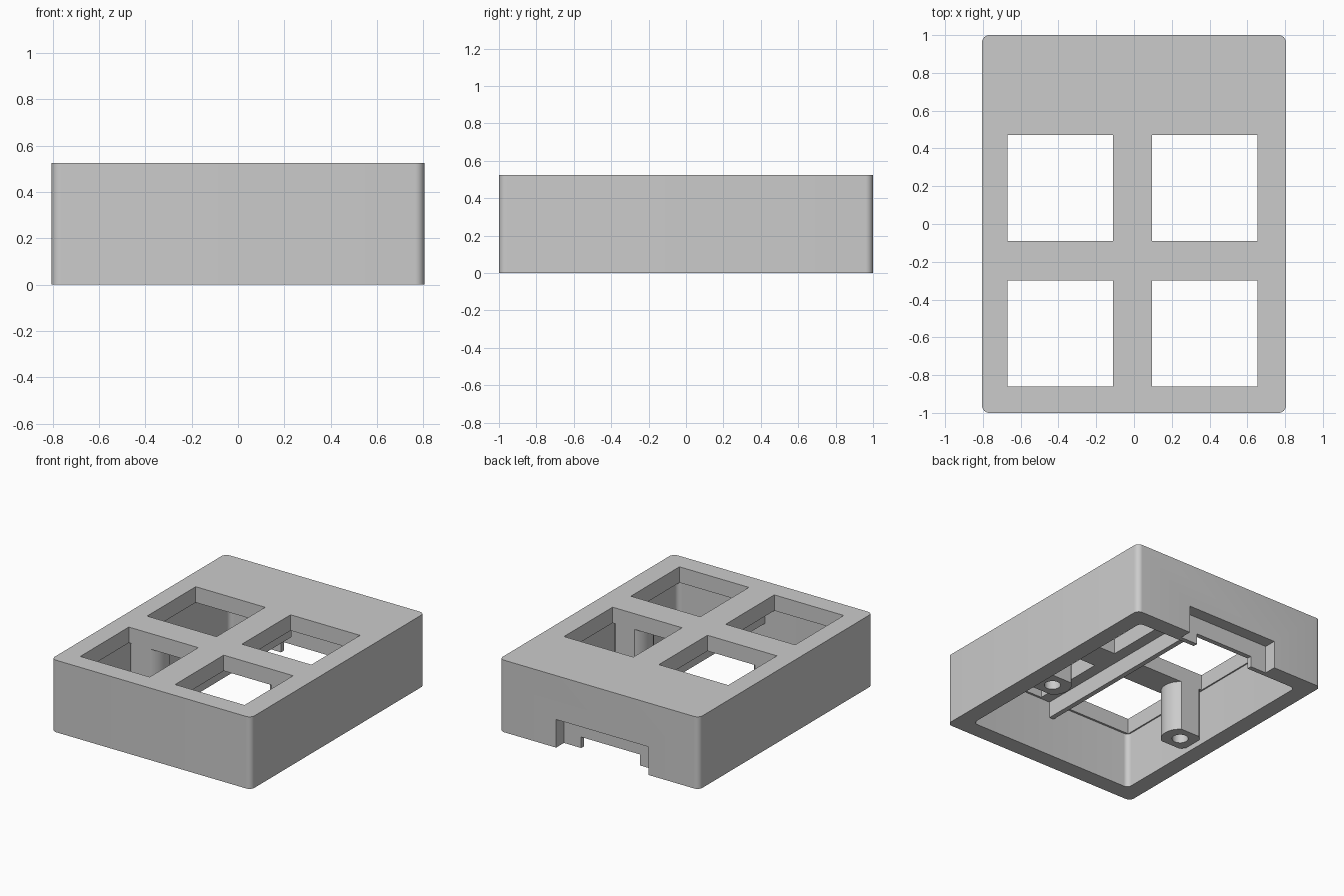
import bpy, bmesh, math
from mathutils import Matrix, Vector

old = bpy.data.objects.get("Cube")
if old:
    bpy.data.objects.remove(old, do_unlink=True)

grey = bpy.data.materials.new("plain grey")
grey.use_nodes = True
colour = (0.6, 0.6, 0.6, 1)
grey.diffuse_color = colour
grey.node_tree.nodes["Principled BSDF"].inputs["Base Color"].default_value = colour


def finish(name, bm):
    mesh = bpy.data.meshes.new(name)
    bm.to_mesh(mesh)
    bm.free()
    mesh.materials.append(grey)
    obj = bpy.data.objects.new(name, mesh)
    bpy.context.collection.objects.link(obj)
    return obj


def box(name, low, high, radius=0):
    """Box between two corners, with optional rounded upright edges."""
    low, high = Vector(low), Vector(high)
    bm = bmesh.new()
    bmesh.ops.create_cube(bm, size=1)
    bmesh.ops.scale(bm, vec=high - low, verts=bm.verts)
    bmesh.ops.translate(bm, vec=(low + high) / 2, verts=bm.verts)
    if radius:
        upright = [e for e in bm.edges
                   if abs(e.verts[0].co.z - e.verts[1].co.z) > 0.01]
        bmesh.ops.bevel(bm, geom=upright, offset=radius, segments=8,
                        profile=0.5, affect='EDGES')
    return finish(name, bm)


def cylinder(name, x, y, bottom, top, radius):
    bm = bmesh.new()
    bmesh.ops.create_cone(bm, cap_ends=True, segments=48, radius1=radius,
                          radius2=radius, depth=top - bottom,
                          matrix=Matrix.Translation((x, y, (bottom + top) / 2)))
    return finish(name, bm)


def cut(obj, cutters):
    """Subtract every cutter from the object and smooth its curves."""
    bpy.ops.object.select_all(action='DESELECT')
    bpy.context.view_layer.objects.active = obj
    obj.select_set(True)
    for cutter in cutters:
        cutter.hide_render = True
        mod = obj.modifiers.new("cut", 'BOOLEAN')
        mod.operation, mod.solver, mod.object = 'DIFFERENCE', 'EXACT', cutter
        bpy.ops.object.modifier_apply(modifier=mod.name)
    bpy.ops.object.shade_smooth_by_angle(angle=math.radians(30))


# Main measurements
W, L, H = 0.805, 1.0, 0.525
CEILING = 0.41
WALL = 0.125
MID = -0.0075          # centre line between the key columns
ROW = -0.195           # centre line between the key rows

# Square key openings, two by two
openings = [box("key_opening_cutter", (x - 0.28, y - 0.28, -0.1), (x + 0.28, y + 0.28, 1))
            for x in (MID - 0.3825, MID + 0.3825)
            for y in (ROW - 0.385, ROW + 0.385)]

# Hollow case, open underneath, with a stepped cable notch in the back wall
cavity = box("cavity_cutter", (-W + WALL, -L + WALL, -0.1),
             (W - WALL, L - WALL, CEILING), 0.035)
outer_notch = box("outer_notch_cutter", (-0.396, 0.91, -0.1), (0.347, 1.1, 0.205))
inner_notch = box("inner_notch_cutter", (-0.266, 0.8, -0.1), (0.208, 1.05, 0.08))
case = box("case_shell", (-W, -L, 0), (W, L, H), 0.04)
cut(case, [cavity, outer_notch, inner_notch] + openings)

# Screw posts between the rows, trimmed flat by the openings
helpers = [cavity, outer_notch, inner_notch] + openings
for side, x in (("right", MID - 0.5625), ("left", MID + 0.5625)):
    bore = cylinder("bore_cutter", x, ROW, -0.1, 0.36, 0.055)
    post = cylinder(side + "_screw_post", x, ROW, 0.04, 0.45, 0.13)
    cut(post, [bore] + openings)
    helpers.append(bore)

# Stiffening rib under the plate
box("centre_rib", (MID - 0.018, -0.9, 0.29), (MID + 0.018, 0.6, 0.45))

for helper in helpers:
    bpy.data.objects.remove(helper, do_unlink=True)
